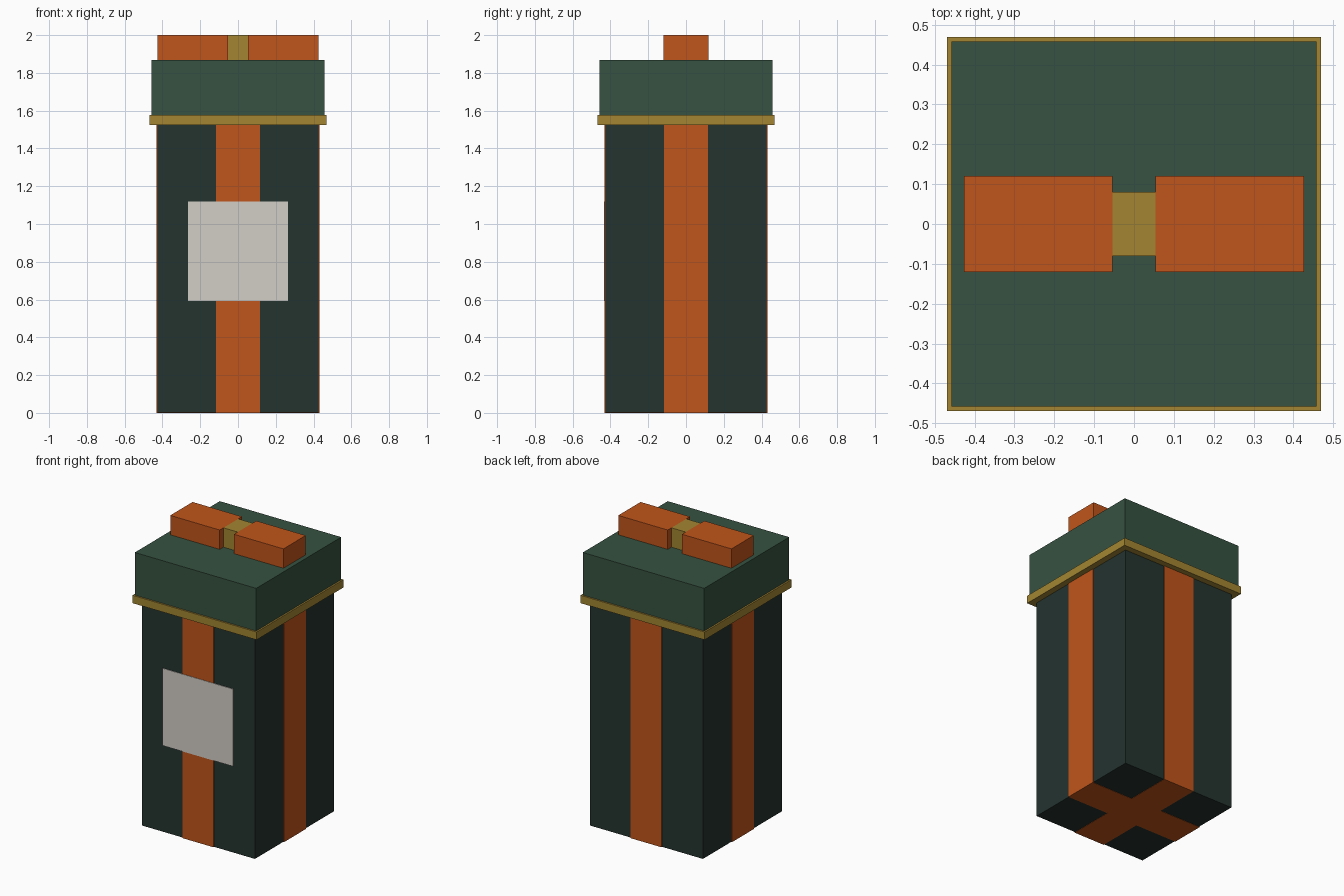
import bpy
import bmesh

if "Cube" in bpy.data.objects:
    bpy.data.objects.remove(bpy.data.objects["Cube"])


def material(name, rgb):
    m = bpy.data.materials.new(name)
    m.diffuse_color = (*rgb, 1.0)
    m.use_nodes = True
    m.node_tree.nodes["Principled BSDF"].inputs["Base Color"].default_value = m.diffuse_color
    return m


DARK = material("dark_green", (0.018, 0.033, 0.028))
GREEN = material("lid_green", (0.037, 0.084, 0.053))
ORANGE = material("orange_ribbon", (0.53, 0.09, 0.011))
GOLD = material("gold", (0.366, 0.235, 0.032))
PAPER = material("paper", (0.65, 0.62, 0.565))


def box(name, x, y, z, mat):
    """Box from (min, max) ranges on each axis."""
    bm = bmesh.new()
    bmesh.ops.create_cube(bm, size=1.0)
    for v in bm.verts:
        for i, (lo, hi) in enumerate((x, y, z)):
            v.co[i] = hi if v.co[i] > 0 else lo
    mesh = bpy.data.meshes.new(name)
    bm.to_mesh(mesh)
    bm.free()
    mesh.materials.append(mat)
    obj = bpy.data.objects.new(name, mesh)
    bpy.context.collection.objects.link(obj)
    return obj


def sym(half):
    return (-half, half)


# Box body, lifted a hair so the ribbons show underneath
box("box_body", sym(0.427), sym(0.427), (0.002, 1.56), DARK)

# Ribbons wrapping all four sides
box("ribbon_front_back", sym(0.117), sym(0.431), (0.0, 1.55), ORANGE)
box("ribbon_sides", sym(0.431), sym(0.117), (0.0, 1.55), ORANGE)

# Lid with a gold rim along its lower edge
box("lid", sym(0.458), sym(0.458), (1.54, 1.868), GREEN)
box("lid_rim", sym(0.469), sym(0.469), (1.524, 1.577), GOLD)

# Gift label on the front
box("front_label", sym(0.266), (-0.434, -0.43), (0.593, 1.12), PAPER)

# Bow: two mirrored loops and a centre knot
for side, s in (("left", -1), ("right", 1)):
    box("bow_loop_" + side, tuple(sorted((s * 0.054, s * 0.427))),
        sym(0.12), (1.868, 2.0), ORANGE)
box("bow_knot", sym(0.054), sym(0.08), (1.868, 2.0), GOLD)
